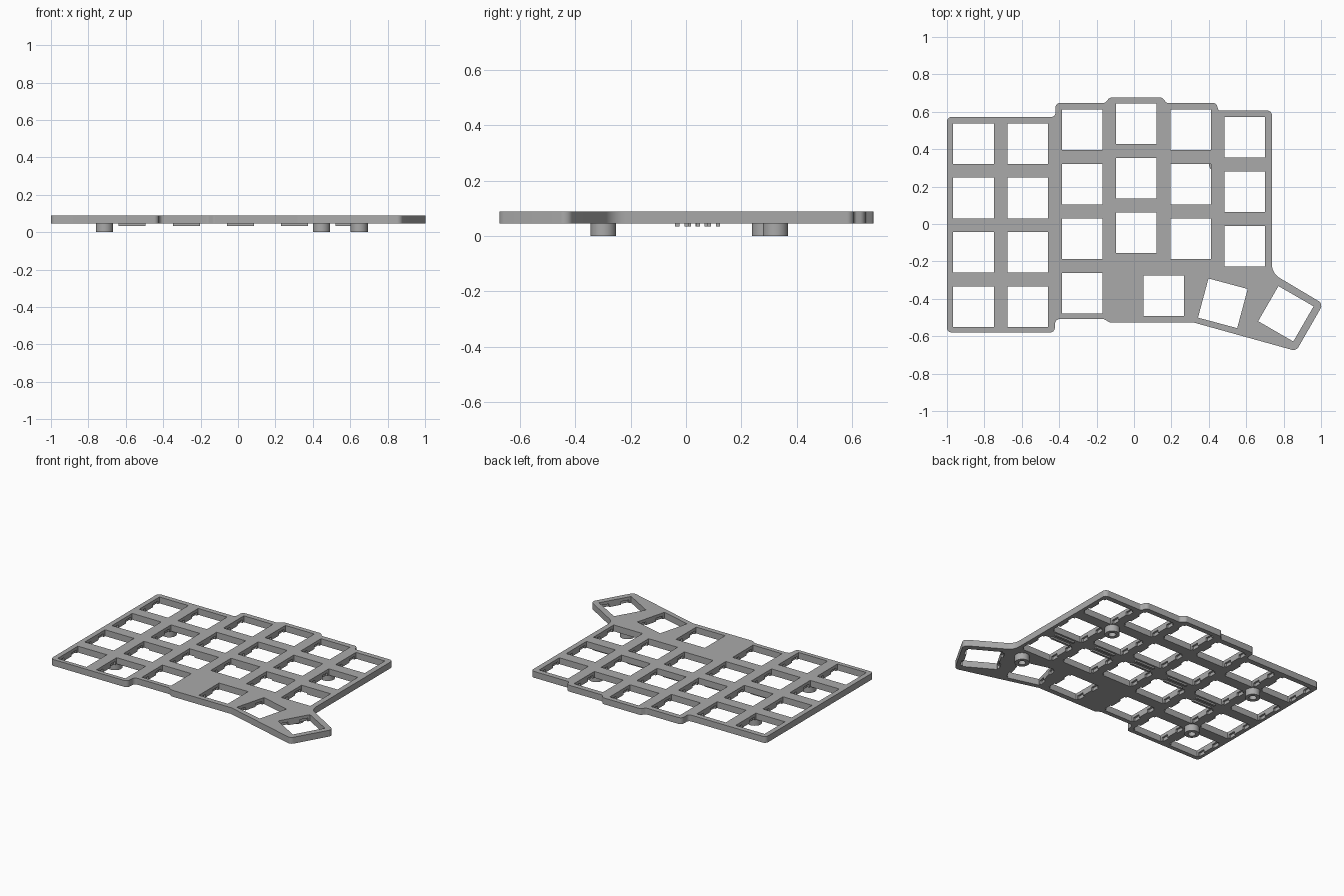
import bpy, bmesh
from math import radians, tan
from mathutils import Matrix, Vector

cube = bpy.data.objects.get("Cube")
if cube:
    bpy.data.objects.remove(cube, do_unlink=True)

PITCH, HOLE = 0.291, 0.217
BOTTOM, LIP, TOP = 0.045, 0.067, 0.088

grey = bpy.data.materials.new("grey plastic")
grey.use_nodes = True
grey.diffuse_color = (0.4, 0.4, 0.4, 1)
grey.node_tree.nodes["Principled BSDF"].inputs["Base Color"].default_value = (0.4, 0.4, 0.4, 1)


def make_object(name, bm):
    bmesh.ops.recalc_face_normals(bm, faces=bm.faces)
    mesh = bpy.data.meshes.new(name)
    bm.to_mesh(mesh)
    bm.free()
    mesh.materials.append(grey)
    obj = bpy.data.objects.new(name, mesh)
    bpy.context.collection.objects.link(obj)
    return obj


def add_box(bm, size, z0, z1, place, offset=(0, 0)):
    m = place @ Matrix.Translation((offset[0], offset[1], (z0 + z1) / 2))
    m = m @ Matrix.Diagonal((size[0], size[1], z1 - z0, 1))
    bmesh.ops.create_cube(bm, size=1, matrix=m)


def rounded(points, steps=6):
    """Replace each corner (x, y, radius) by an arc."""
    out = []
    for i, (x, y, r) in enumerate(points):
        p = Vector((x, y))
        a = Vector(points[i - 1][:2]) - p
        b = Vector(points[(i + 1) % len(points)][:2]) - p
        half = a.angle(b) / 2
        reach = r / tan(half)
        start, end = p + a.normalized() * reach, p + b.normalized() * reach
        centre = p + (a.normalized() + b.normalized()).normalized() * (Vector((r, reach)).length)
        for k in range(steps + 1):
            arm = start.lerp(end, k / steps) - centre
            out.append(centre + arm.normalized() * r)
    return out


def smooth(obj):
    bpy.ops.object.select_all(action="DESELECT")
    obj.select_set(True)
    bpy.context.view_layer.objects.active = obj
    bpy.ops.object.shade_smooth_by_angle(angle=radians(30))


# Key positions: column x, top row y, number of rows
columns = [(-0.858, 0.43, 4), (-0.567, 0.43, 4), (-0.276, 0.503, 4),
           (0.013, 0.535, 3), (0.303, 0.503, 3), (0.593, 0.463, 3)]
keys = [(x, y - row * PITCH, 0) for x, y, rows in columns for row in range(rows)]
keys += [(0.16, -0.384, 0), (0.475, -0.424, -15), (0.812, -0.48, -30)]

# Plate outline, extruded
outline = [
    (-1, 0.573, 0.025), (-0.42, 0.573, 0.02), (-0.42, 0.647, 0.025),
    (-0.155, 0.647, 0.02), (-0.13, 0.676, 0.02), (0.15, 0.676, 0.02),
    (0.175, 0.647, 0.02), (0.44, 0.647, 0.025), (0.452, 0.606, 0.015),
    (0.738, 0.606, 0.025), (0.738, -0.264, 0.08), (1.012, -0.427, 0.03),
    (0.867, -0.679, 0.03), (0.32, -0.527, 0.04), (-0.13, -0.527, 0.03),
    (-0.16, -0.508, 0.03), (-0.42, -0.508, 0.025), (-0.425, -0.58, 0.025),
    (-1, -0.58, 0.025)]
bm = bmesh.new()
face = bm.faces.new([bm.verts.new((p.x, p.y, BOTTOM)) for p in rounded(outline)])
bmesh.ops.remove_doubles(bm, verts=bm.verts, dist=0.0002)
ext = bmesh.ops.extrude_face_region(bm, geom=bm.faces[:])
bmesh.ops.translate(bm, vec=(0, 0, TOP - BOTTOM),
                    verts=[v for v in ext["geom"] if isinstance(v, bmesh.types.BMVert)])
plate = make_object("switch_plate", bm)

# Switch openings, and paired clip notches below the lip on both side walls
holes, notches = bmesh.new(), bmesh.new()
for x, y, turn in keys:
    place = Matrix.Translation((x, y, 0)) @ Matrix.Rotation(radians(turn), 4, "Z")
    add_box(holes, (HOLE, HOLE), 0, 0.2, place)
    for side in (-1, 1):
        add_box(notches, (HOLE + 0.026, 0.054), 0, LIP, place, (0, side * 0.067))
for name, cutter_bm in (("opening_cutter", holes), ("notch_cutter", notches)):
    cutter = make_object(name, cutter_bm)
    cutter.hide_render = True
    mod = plate.modifiers.new(name, "BOOLEAN")
    mod.object, mod.operation, mod.solver = cutter, "DIFFERENCE", "EXACT"
    bpy.context.view_layer.objects.active = plate
    bpy.ops.object.modifier_apply(modifier=name)
    bpy.data.objects.remove(cutter, do_unlink=True)
smooth(plate)

# Rib pairs under the plate, between the second and third rows
bm = bmesh.new()
for x, y, rows in columns[1:]:
    for side in (-1, 1):
        add_box(bm, (0.145, 0.015), 0.034, BOTTOM + 0.002,
                Matrix.Translation((x, y - 1.5 * PITCH - 0.004, 0)), (0, side * 0.021))
make_object("underside_ribs", bm)

# Hollow round standoffs
for i, (x, y) in enumerate([(-0.714, 0.284), (-0.714, -0.298), (0.446, 0.323), (0.648, -0.298)]):
    bm = bmesh.new()
    rings = []
    for radius, z in ((0.046, BOTTOM), (0.046, 0), (0.023, 0), (0.023, BOTTOM)):
        rings.append(bmesh.ops.create_circle(
            bm, segments=32, radius=radius, matrix=Matrix.Translation((x, y, z)))["verts"])
    for a, b in zip(rings, rings[1:] + rings[:1]):
        for k in range(32):
            n = (k + 1) % 32
            bm.faces.new((a[k], a[n], b[n], b[k]))
    smooth(make_object(f"standoff_{i + 1}", bm))
